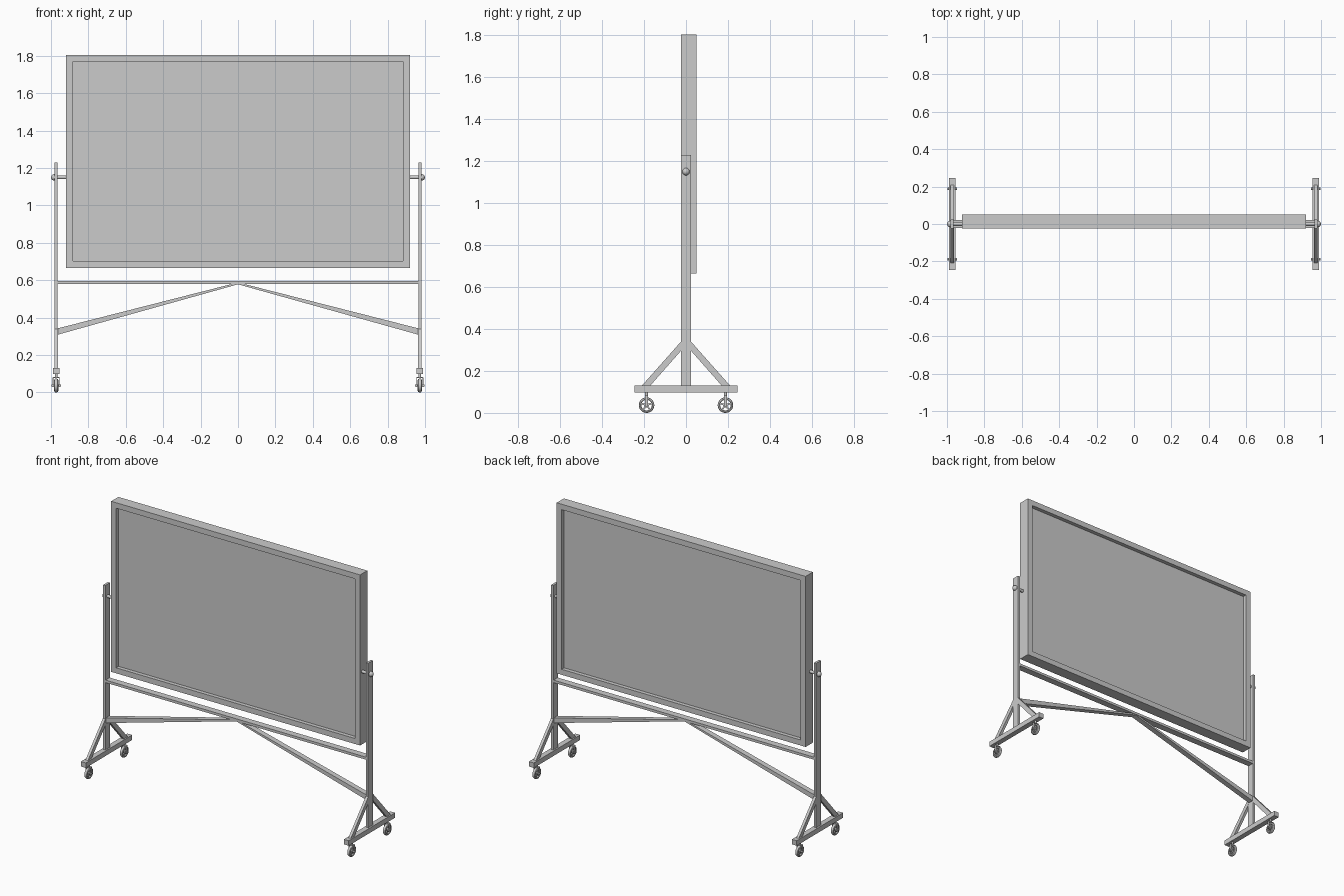
import bpy, bmesh, math
from mathutils import Vector

if "Cube" in bpy.data.objects:
    bpy.data.objects.remove(bpy.data.objects["Cube"])


def finish(name, bm, smooth=False):
    bmesh.ops.recalc_face_normals(bm, faces=bm.faces)
    me = bpy.data.meshes.new(name)
    bm.to_mesh(me)
    bm.free()
    ob = bpy.data.objects.new(name, me)
    bpy.context.collection.objects.link(ob)
    if smooth:
        bpy.ops.object.select_all(action='DESELECT')
        ob.select_set(True)
        bpy.context.view_layer.objects.active = ob
        bpy.ops.object.shade_smooth_by_angle(angle=math.radians(40))
    return ob


def box(name, x, y, z):
    """Box from (min, max) ranges."""
    bm = bmesh.new()
    bmesh.ops.create_cube(bm, size=1)
    for v in bm.verts:
        v.co = Vector([(r[0] + r[1]) / 2 + c * (r[1] - r[0])
                       for r, c in zip((x, y, z), v.co)])
    return finish(name, bm)


def prism(name, pts, direction):
    """Extrude a closed 3D polygon along direction."""
    bm = bmesh.new()
    f = bm.faces.new([bm.verts.new(p) for p in pts])
    ext = bmesh.ops.extrude_face_region(bm, geom=[f])
    bmesh.ops.translate(bm, vec=direction,
                        verts=[g for g in ext['geom'] if isinstance(g, bmesh.types.BMVert)])
    return finish(name, bm)


def lathe(name, centre, profile, axis='X', closed=False, steps=28):
    """Revolve (along, radius) points about an axis through centre."""
    bm = bmesh.new()
    rings = []
    for k in range(steps):
        a = 2 * math.pi * k / steps
        ring = []
        for t, r in profile:
            p = (t, r * math.cos(a), r * math.sin(a))
            if axis == 'Z':
                p = (p[1], p[2], p[0])
            ring.append(bm.verts.new(Vector(p) + Vector(centre)))
        rings.append(ring)
    n = len(profile)
    for k in range(steps):
        a, b = rings[k], rings[(k + 1) % steps]
        for i in range(n if closed else n - 1):
            j = (i + 1) % n
            bm.faces.new((a[i], a[j], b[j], b[i]))
    if not closed:
        bm.faces.new([r[0] for r in rings])
        bm.faces.new([r[-1] for r in rings])
    return finish(name, bm, True)


def rod(name, centre, half, radius, axis='X', steps=20):
    return lathe(name, centre, [(-half, radius), (half, radius)], axis, steps=steps)


# Board: frame with a recessed panel on both sides
board = box("board", (-.92, .92), (-.025, .051), (.665, 1.805))
bm = bmesh.new()
bm.from_mesh(board.data)
for f in [f for f in bm.faces if abs(f.normal.y) > .9]:
    n = f.normal.copy()
    bmesh.ops.inset_region(bm, faces=[f], thickness=.052)
    ext = bmesh.ops.extrude_discrete_faces(bm, faces=[f])
    inner = ext['faces'][0]
    bmesh.ops.translate(bm, verts=inner.verts, vec=-n * .026)
bm.to_mesh(board.data)
bm.free()

# Cross rail between the posts
box("cross_rail", (-.965, .965), (-.022, .022), (.58, .597))

X = .972
for s, side in ((-1, "left"), (1, "right")):
    cx = s * X
    # Post and foot
    box(side + "_post", (cx - .008, cx + .008), (-.025, .025), (.12, 1.23))
    box(side + "_foot", (cx - .018, cx + .018), (-.245, .245), (.098, .131))

    # Tapered diagonal brace up to the middle of the rail
    prism(side + "_diagonal_brace",
          [(s * .966, -.018, .308), (s * .966, -.018, .342),
           (0, -.018, .588), (0, -.018, .578)], (0, .036, 0))

    # Board pivot: rod and round knob
    rod(side + "_pivot_rod", (s * .945, 0, 1.15), .04, .010)
    R = .0175
    knob = [(-R * math.cos(t), R * math.sin(t))
            for t in [.08 + (math.pi - .16) * i / 10 for i in range(11)]]
    lathe(side + "_pivot_knob", (s * .982, 0, 1.15), knob)

    for d, end in ((-1, "front"), (1, "back")):
        tag = f"{side}_{end}_"
        # Sloping foot brace
        prism(tag + "foot_brace",
              [(cx - .009, d * .022, .342), (cx - .009, d * .212, .128),
               (cx - .009, d * .172, .128), (cx - .009, d * .022, .298)], (.018, 0, 0))

        # Caster: stem, fork, axle, tyre, hub and spokes
        cy, cz = d * .188, .037
        rod(tag + "caster_stem", (cx, cy, .09), .012, .007, 'Z')
        box(tag + "fork_crown", (cx - .018, cx + .018), (cy - .008, cy + .008), (.076, .082))
        for k in (-1, 1):
            fx = cx + k * .0165
            box(tag + "fork_arm", (fx - .002, fx + .002), (cy - .007, cy + .007), (.03, .079))
        rod(tag + "axle", (cx, cy, cz), .025, .006)
        lathe(tag + "tyre", (cx, cy, cz),
              [(-.009, .025), (-.011, .029), (-.008, .035), (-.003, .037),
               (.003, .037), (.008, .035), (.011, .029), (.009, .025)], closed=True)
        rod(tag + "hub", (cx, cy, cz), .011, .011)
        for i in range(5):
            a = math.pi / 2 + i * math.tau / 5
            u = Vector((0, math.cos(a), math.sin(a)))
            w = Vector((0, -u.z, u.y)) * .004
            c = Vector((cx - .006, cy, cz))
            prism(tag + "spoke", [c + u * .008 - w, c + u * .027 - w,
                                  c + u * .027 + w, c + u * .008 + w], (.012, 0, 0))
